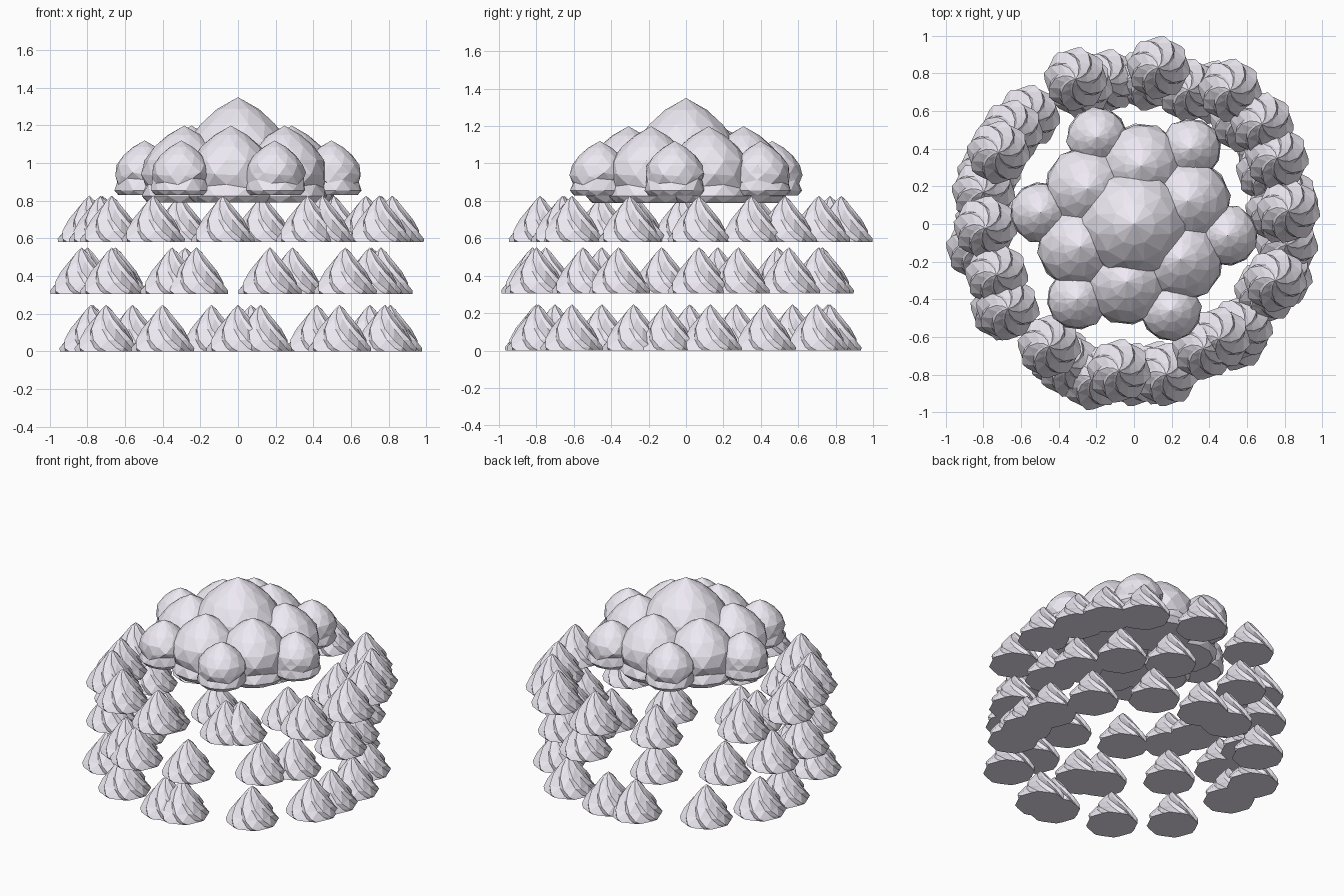
import bpy, bmesh, math, random

if "Cube" in bpy.data.objects:
    bpy.data.objects.remove(bpy.data.objects["Cube"])

random.seed(4)
mat = bpy.data.materials.new("pale_meringue")
mat.diffuse_color = (0.86, 0.82, 0.90, 1)
mat.use_nodes = True
mat.node_tree.nodes["Principled BSDF"].inputs["Base Color"].default_value = mat.diffuse_color


def lathe(name, sides, profile, tip_z, point):
    """Skin rings of (radius, z) up to a tip; point() shapes each vertex."""
    bm = bmesh.new()
    rings = []
    for k, (r, z) in enumerate(profile):
        rings.append([bm.verts.new(point(k, i, r, z)) for i in range(sides)])
    tip = bm.verts.new((0, 0, tip_z))
    bm.faces.new(rings[0][::-1])
    for a, b in zip(rings, rings[1:]):
        for i in range(sides):
            j = (i + 1) % sides
            # split along the twist so the ridges stay crisp
            bm.faces.new((a[i], a[j], b[j]))
            bm.faces.new((a[i], b[j], b[i]))
    for i in range(sides):
        bm.faces.new((rings[-1][i], rings[-1][(i + 1) % sides], tip))
    me = bpy.data.meshes.new(name)
    bm.to_mesh(me)
    bm.free()
    me.materials.append(mat)
    return me


def place(name, me, loc, scale=1.0, turn=0.0):
    ob = bpy.data.objects.new(name, me)
    ob.location = loc
    ob.scale = (scale,) * 3
    ob.rotation_euler.z = turn
    bpy.context.collection.objects.link(ob)


# Piped kiss: twisted sawtooth lobes narrowing to a point
LOBES = 8


def kiss_point(k, i, r, z):
    a = math.tau * (i + 0.4 * (i % 2)) / (2 * LOBES) - 1.35 * (z / 0.245) ** 0.75
    rr = r * (1 if i % 2 == 0 else (0.96 if k == 0 else 0.87))
    return rr * math.cos(a), rr * math.sin(a), z


kiss = lathe("swirl_kiss", 2 * LOBES,
             [(0.166, 0), (0.171, 0.018), (0.150, 0.06), (0.110, 0.12),
              (0.067, 0.175), (0.031, 0.22)], 0.247, kiss_point)


# Puff: domed cap with a crinkled rim over a short base
def puff_point(k, i, r, z):
    a = math.tau * (i - 0.5 * k) / 12
    if k in (2, 3):
        z += random.uniform(-0.022, 0.018)
        r *= random.uniform(0.93, 1.02)
    return r * math.cos(a), r * math.sin(a), z


puff = lathe("cream_puff", 12,
             [(0.140, 0), (0.162, 0.025), (0.155, 0.075), (0.166, 0.105),
              (0.150, 0.16), (0.112, 0.212), (0.062, 0.255)], 0.29, puff_point)

# Three loose rings of kisses
tiers = {
    "lower": (0.0, [(0, -.80), (.12, -.79), (.54, -.61), (.78, -.28), (.81, -.11),
                    (.81, .13), (.70, .42), (.42, .70), (.07, .77), (-.14, .76),
                    (-.56, .57), (-.77, .27), (-.78, .02), (-.70, -.45), (-.40, -.70)]),
    "middle": (0.305, [(.17, -.80), (.57, -.55), (.70, -.36), (.76, .07), (.71, .28),
                       (.57, .55), (.29, .71), (-.28, .73), (-.65, .49), (-.80, .17),
                       (-.83, -.13), (-.67, -.45), (-.35, -.75), (-.22, -.82)]),
    "upper": (0.58, [(.13, .83), (.51, .71), (.68, .53), (.76, .35), (.82, .07),
                     (.75, -.30), (.45, -.61), (.37, -.66), (-.08, -.78), (-.45, -.65),
                     (-.67, -.45), (-.73, -.27), (-.79, -.02), (-.72, .38), (-.31, .77)]),
}
for tier, (z, spots) in tiers.items():
    for n, (x, y) in enumerate(spots):
        place(f"{tier}_kiss_{n}", kiss, (x, y, z))

# Crown: one large puff, six medium, six small
place("crown_puff_centre", puff, (0, 0, 0.828), 1.8)
for n in range(6):
    a = math.radians(83 + 60 * n)
    place(f"crown_puff_medium_{n}", puff,
          (0.31 * math.cos(a), 0.31 * math.sin(a), 0.79), 1.41, a)
    b = math.radians(53 + 60 * n)
    place(f"crown_puff_small_{n}", puff,
          (0.50 * math.cos(b), 0.50 * math.sin(b), 0.83), 1.0, b)
